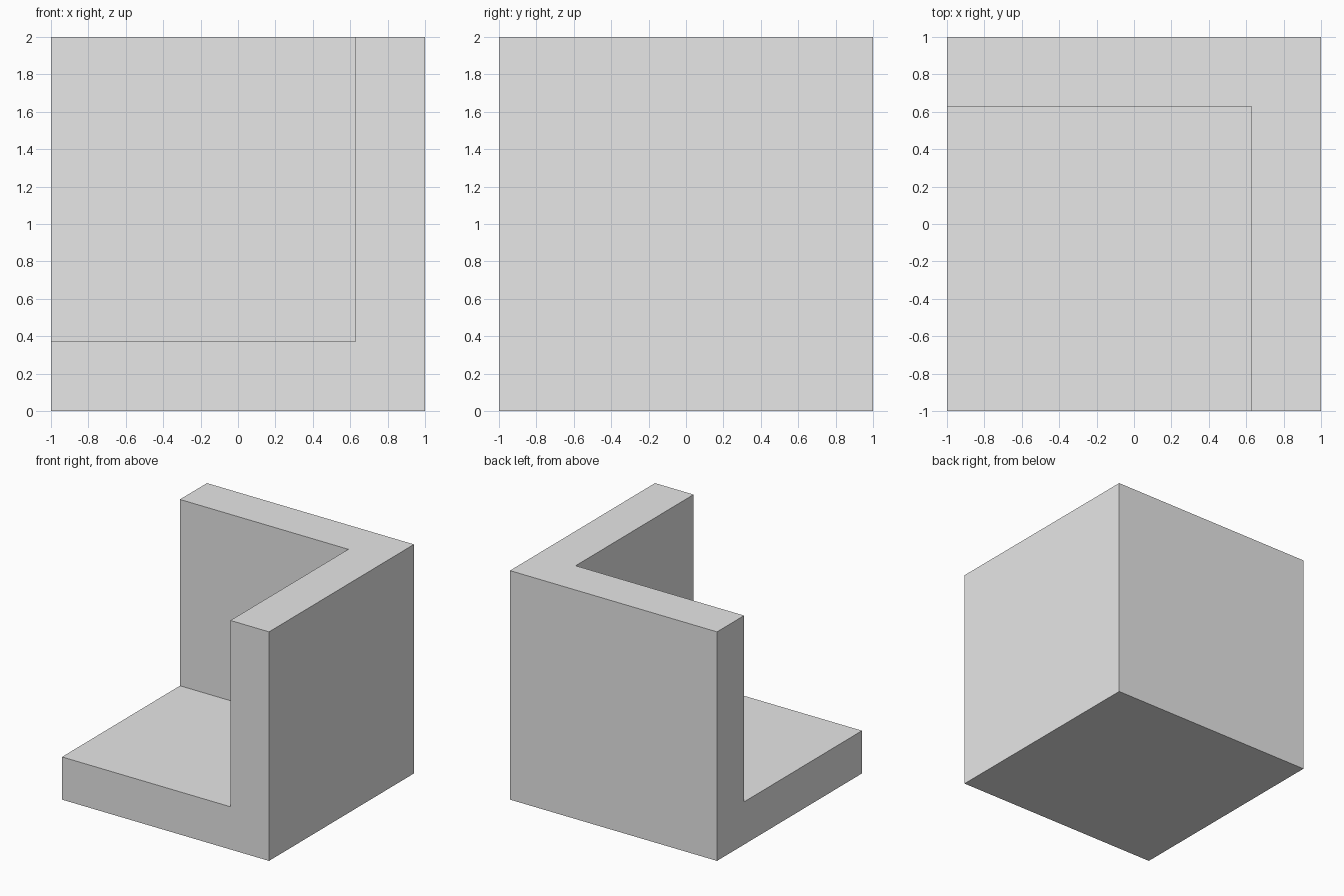
import bpy

default = bpy.data.objects.get("Cube")
if default:
    bpy.data.objects.remove(default, do_unlink=True)

SIZE = 2.0    # outer edge length
WALL = 0.373  # thickness of floor and walls


def box(name, low, high):
    """Axis-aligned box between two opposite corners."""
    centre = [(a + b) / 2 for a, b in zip(low, high)]
    bpy.ops.mesh.primitive_cube_add(size=1, location=centre)
    obj = bpy.context.object
    obj.name = name
    obj.scale = [b - a for a, b in zip(low, high)]
    bpy.ops.object.transform_apply(location=True, rotation=False, scale=True)
    return obj


# Plain grey
grey = bpy.data.materials.new("light grey")
grey.use_nodes = True
colour = (0.8, 0.8, 0.8, 1)
grey.diffuse_color = colour
grey.node_tree.nodes["Principled BSDF"].inputs["Base Color"].default_value = colour

# Cutter for the open corner, overshooting the outer faces
half = SIZE / 2
inner = half - WALL
cutter = box("corner_cutter", (-SIZE, -SIZE, WALL), (inner, inner, SIZE + half))
cutter.hide_render = True

# Solid block, hollowed to a floor, a back wall and a left wall
bracket = box("corner_bracket", (-half, -half, 0), (half, half, SIZE))
bracket.data.materials.append(grey)
cut = bracket.modifiers.new("open_corner", 'BOOLEAN')
cut.operation = 'DIFFERENCE'
cut.solver = 'EXACT'
cut.object = cutter
bpy.ops.object.modifier_apply(modifier=cut.name)
bpy.data.objects.remove(cutter, do_unlink=True)

# Every face uses the one material, shaded flat
for face in bracket.data.polygons:
    face.material_index = 0
    face.use_smooth = False
